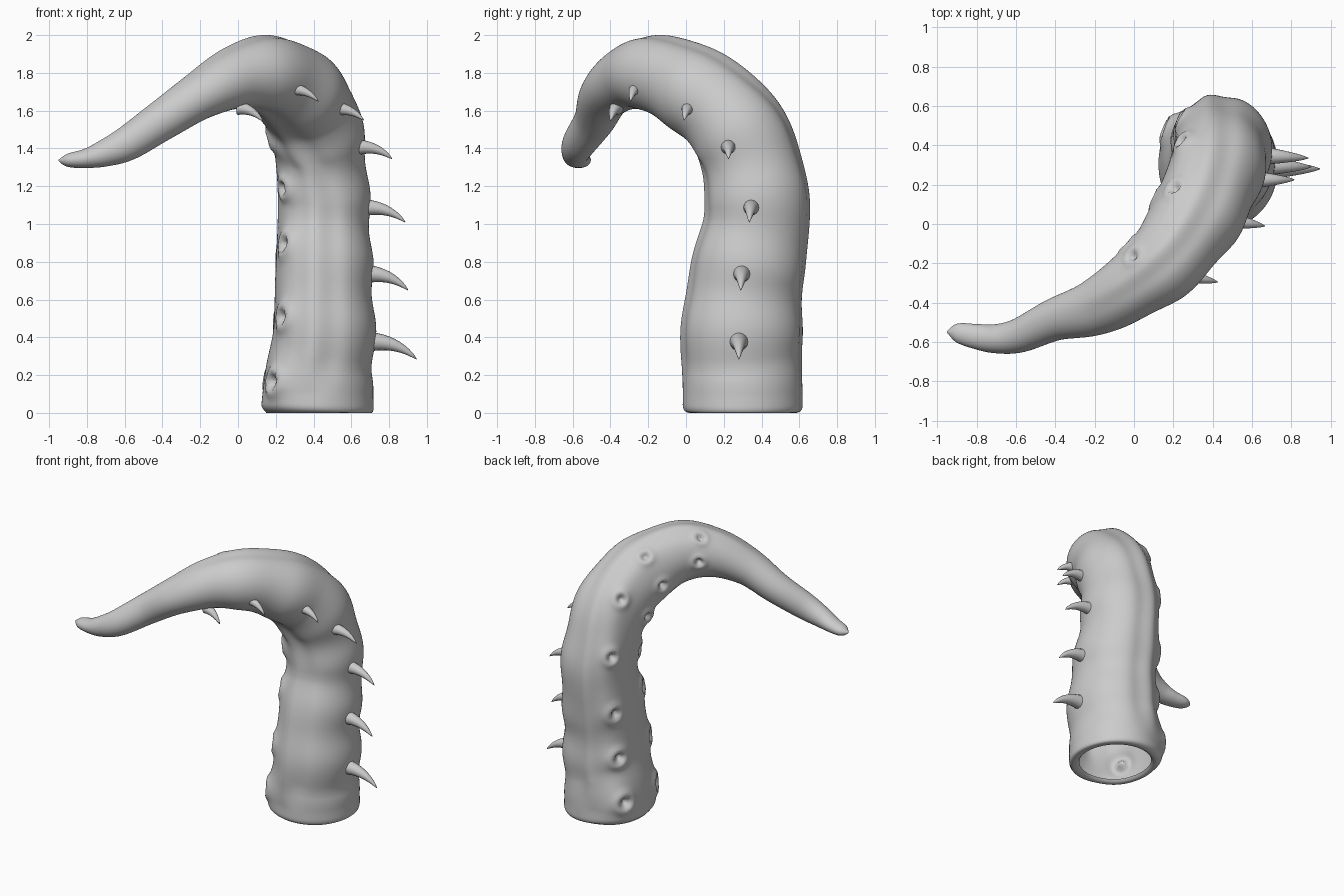
import bpy, math
from mathutils import Vector

if "Cube" in bpy.data.objects:
    bpy.data.objects.remove(bpy.data.objects["Cube"])

# centreline rows: x, y, z, sucker-axis radius, cross radius, sucker azimuth (deg)
ROWS = [
    (.42, .30, 0, .30, .318, 183), (.43, .30, .2, .285, .315, 183),
    (.455, .297, .42, .268, .312, 183), (.455, .32, .7, .258, .295, 183),
    (.455, .375, 1.0, .245, .275, 183), (.45, .37, 1.2, .24, .265, 182),
    (.43, .31, 1.42, .24, .255, 175), (.39, .19, 1.59, .24, .245, 160),
    (.31, .03, 1.71, .23, .23, 143), (.18, -.16, 1.79, .205, .205, 132),
    (0, -.31, 1.775, .175, .168, 122), (-.2, -.425, 1.68, .142, .127, 115),
    (-.4, -.485, 1.55, .108, .107, 110), (-.58, -.565, 1.43, .088, .092, 108),
    (-.7, -.583, 1.377, .074, .073, 100), (-.8, -.572, 1.348, .064, .052, 95),
    (-.9, -.552, 1.337, .047, .035, 92), (-.95, -.548, 1.337, .004, .004, 90)]
# sucker pairs: arc length, centre angle, half spread (deg)
PAIRS = [(.16, 0, 35), (.5, 0, 35), (.87, 0, 35), (1.24, -2, 35),
         (1.58, -5, 33), (1.87, -14, 30), (2.24, -24, 26)]
STEPS, SIDES = 14, 96


def make_mesh(name, rings, cap_end=True):
    n = len(rings[0])
    verts = [p for r in rings for p in r]
    faces = [(i * n + j, i * n + (j + 1) % n, (i + 1) * n + (j + 1) % n, (i + 1) * n + j)
             for i in range(len(rings) - 1) for j in range(n)]
    if cap_end:
        faces.append(tuple((len(rings) - 1) * n + j for j in range(n)))
    me = bpy.data.meshes.new(name)
    me.from_pydata(verts, [], faces)
    me.shade_smooth()
    ob = bpy.data.objects.new(name, me)
    bpy.context.collection.objects.link(ob)
    return ob


def spline(rows, k, t):
    p0, p1, p2, p3 = (rows[min(max(k + d, 0), len(rows) - 1)] for d in (-1, 0, 1, 2))
    return [.5 * (2 * b + (c - a) * t + (2 * a - 5 * b + 4 * c - d) * t * t
                  + (3 * b - a - 3 * c + d) * t ** 3) for a, b, c, d in zip(p0, p1, p2, p3)]


# sample centreline and frames
samples = [spline(ROWS, k, i / STEPS) for k in range(len(ROWS) - 1) for i in range(STEPS)]
samples.append(list(ROWS[-1]))
pts = [Vector(s[:3]) for s in samples]
arc = [0.0]
for p, q in zip(pts, pts[1:]):
    arc.append(arc[-1] + (q - p).length)
frames = []
for i, s in enumerate(samples):
    T = (pts[min(i + 1, len(pts) - 1)] - pts[max(i - 1, 0)]).normalized()
    az = math.radians(s[5])
    S = Vector((math.cos(az), math.sin(az), 0))
    S = (S - T * S.dot(T)).normalized()
    frames.append((S, T.cross(S)))


def bump(x, w):
    return math.exp(-(x / w) ** 2)


def surface(i, th):
    """Body point and outward direction, with ridges, corners and ring swellings."""
    (S, U), s = frames[i], arc[i]
    a, b = samples[i][3:5]
    fade = min(1, max(0, (s - .1) / .2)) * min(1, max(0, (2.7 - s) / .5))
    corner = (.5 + .5 * min(1, s / .12)) * min(1, max(0, (2.4 - s) / .8))
    deg = math.degrees(abs(th))
    f = 1 + fade * (.06 * bump(deg - 74, 12) - .03 * bump(deg - 98, 12)
                    + .035 * math.cos(2 * math.pi * (s - .45) / .35) * bump(deg - 180, 90))
    # fleshy corners that carry the sucker rows
    swell = sum(bump(s - c, .11) for c, _, _ in PAIRS)
    f += corner * (.045 + .07 * swell) * bump(deg - 42, 20)
    if s < .04:
        f *= 1 - .1 * (1 - math.sqrt(max(0, 1 - (1 - s / .04) ** 2)))
    off = (S * (a * math.cos(th)) + U * (b * math.sin(th))) * f
    return pts[i] + off, off.normalized()


# two rows of suckers along the inner side
suckers = []
for k, (s, mid, spread) in enumerate(PAIRS):
    i = min(range(len(arc)), key=lambda n: abs(arc[n] - s))
    for side in (-1, 1):
        suckers.append((surface(i, math.radians(mid + side * spread))[0], .06 - .0035 * k))

# tentacle body, open at the base
rings = []
for i in range(len(pts)):
    ring = []
    for j in range(SIDES):
        th = 2 * math.pi * j / SIDES
        if th > math.pi:
            th -= 2 * math.pi
        p, n = surface(i, th)
        h = 0
        for c, R in suckers:
            d = (p - c).length
            if d < 3 * R:
                h += R * (.25 * bump(d - R, .55 * R) - .95 * bump(d, .55 * R))
        p = p + n * h
        p.z = 0 if i == 0 else max(p.z, 0)
        ring.append(p)
    rings.append(ring)
lip = []
for scale, z in ((.86, .02), (.9, .004)):
    c = pts[0]
    lip.append([Vector((c.x + (p.x - c.x) * scale, c.y + (p.y - c.y) * scale, z)) for p in rings[0]])
make_mesh("tentacle_body", lip + rings)

# curved spikes along the outer side: base, tip, radius
SPIKES = [
    ((.73, .28, .375), (.945, .28, .285), .054), ((.72, .295, .735), (.90, .29, .65), .049),
    ((.70, .345, 1.085), (.885, .335, 1.01), .046), ((.66, .225, 1.405), (.815, .225, 1.345), .042),
    ((.54, .01, 1.61), (.665, -.01, 1.55), .038), ((.30, -.27, 1.715), (.425, -.295, 1.65), .036),
    ((.03, -.375, 1.615), (.13, -.40, 1.545), .036)]
for k, (b, t, r) in enumerate(SPIKES):
    b, t = Vector(b), Vector(t)
    d = t - b
    b = b - Vector((d.x, d.y, 0)) * .3
    m = b + (t - b) * .6 + Vector((0, 0, .3 * d.length))
    rings = []
    for i in range(11):
        u = i / 10
        p = b * (1 - u) ** 2 + m * (2 * u * (1 - u)) + t * u * u
        T = ((m - b) * (1 - u) + (t - m) * u).normalized()
        X = T.cross(Vector((0, 0, 1))).normalized()
        Y = X.cross(T)
        rad = r * (1 - u) ** .8 + .002
        rings.append([p + (X * math.cos(a) - Y * math.sin(a)) * -rad
                      for a in (2 * math.pi * j / 16 for j in range(16))])
    make_mesh(f"spike_{k + 1}", rings)
